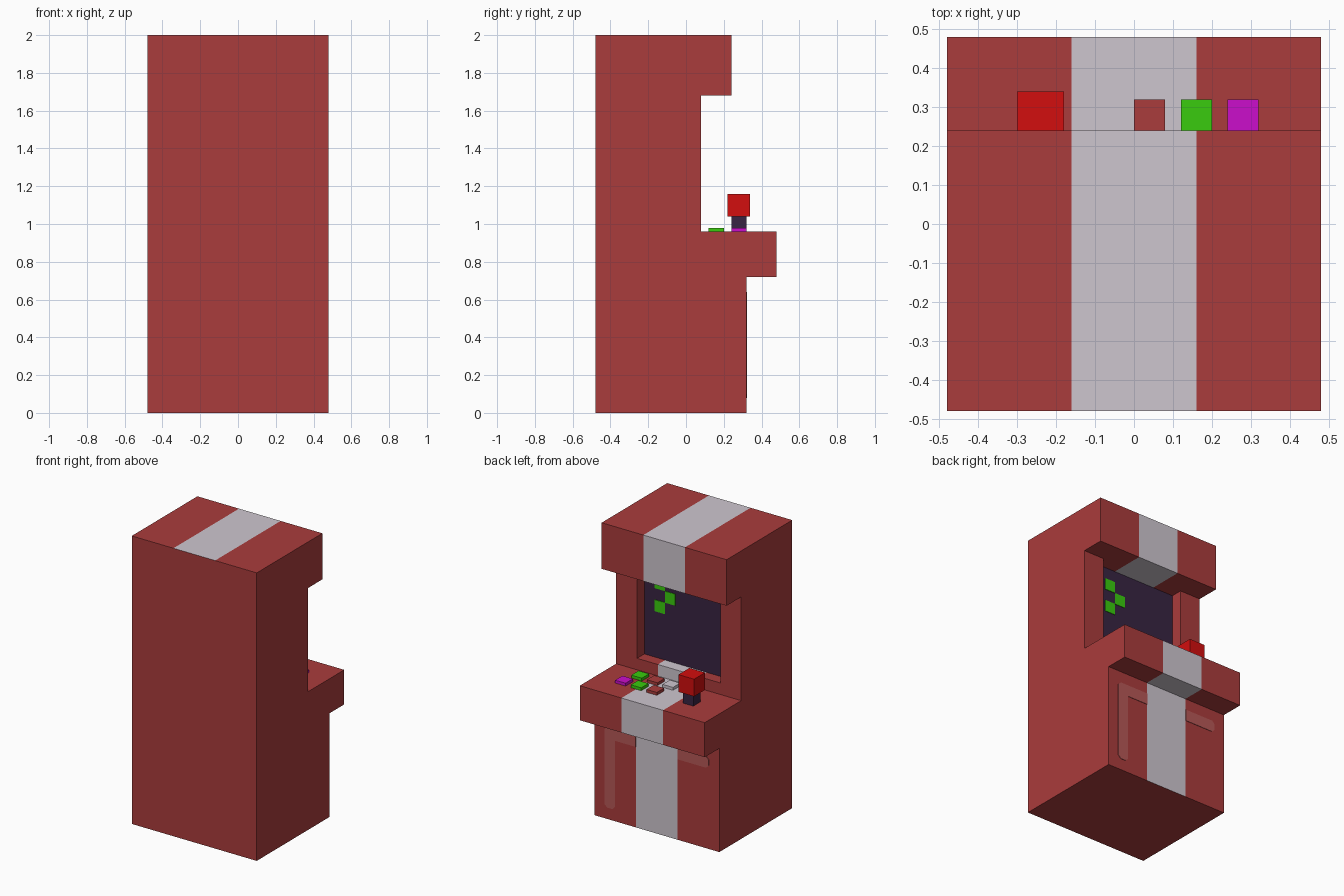
import bpy, bmesh
from mathutils import Vector

cube = bpy.data.objects.get("Cube")
if cube:
    bpy.data.objects.remove(cube, do_unlink=True)


def material(name, rgb):
    """Flat material from 8-bit display values, stored linear."""
    lin = [((c / 255 + 0.055) / 1.055) ** 2.4 for c in rgb]
    m = bpy.data.materials.new(name)
    m.use_nodes = True
    m.diffuse_color = (*lin, 1)
    m.node_tree.nodes["Principled BSDF"].inputs["Base Color"].default_value = (*lin, 1)
    return m


RED = material("cabinet red", (170, 60, 60))
WHITE = material("stripe grey", (206, 198, 207))
DARK = material("screen dark", (56, 36, 66))
GREEN = material("pixel green", (58, 203, 14))
BRIGHT = material("joystick red", (210, 14, 14))
MAGENTA = material("button magenta", (203, 14, 203))
PALE = material("panel highlight", (182, 88, 86))


def finish(bm, name, *mats):
    bmesh.ops.recalc_face_normals(bm, faces=bm.faces)
    mesh = bpy.data.meshes.new(name)
    bm.to_mesh(mesh)
    bm.free()
    for m in mats:
        mesh.materials.append(m)
    ob = bpy.data.objects.new(name, mesh)
    bpy.context.collection.objects.link(ob)
    return ob


def prism(points, depth):
    """Extrude a closed outline of 3D points along the depth vector."""
    bm = bmesh.new()
    face = bm.faces.new([bm.verts.new(p) for p in points])
    top = bmesh.ops.extrude_face_region(bm, geom=[face], use_keep_orig=True)["geom"]
    bmesh.ops.translate(bm, vec=depth, verts=[g for g in top if isinstance(g, bmesh.types.BMVert)])
    bmesh.ops.recalc_face_normals(bm, faces=bm.faces)
    return bm


def box(name, center, size, mat):
    bm = bmesh.new()
    bmesh.ops.create_cube(bm, size=1)
    bmesh.ops.scale(bm, vec=size, verts=bm.verts)
    bmesh.ops.translate(bm, vec=center, verts=bm.verts)
    return finish(bm, name, mat)


# Cabinet: side outline extruded across the width
W, STRIPE, SCREEN = 0.48, 0.16, 0.32
outline = [(-0.48, 0), (0.32, 0), (0.32, 0.72), (0.48, 0.72), (0.48, 0.96),
           (0.08, 0.96), (0.08, 1.68), (0.24, 1.68), (0.24, 2), (-0.48, 2)]
bm = prism([(-W, y, z) for y, z in outline], Vector((2 * W, 0, 0)))

# Cut lines for the stripe and the screen opening
cuts = [((x, 0, 0), (1, 0, 0)) for x in (-SCREEN, -STRIPE, STRIPE, SCREEN)]
for co, no in cuts + [((0, 0, 1.04), (0, 0, 1))]:
    bmesh.ops.bisect_plane(bm, geom=bm.verts[:] + bm.edges[:] + bm.faces[:],
                           plane_co=co, plane_no=no)

# Screen recess
opening = []
for f in bm.faces:
    c = f.calc_center_median()
    if abs(c.y - 0.08) < 0.001 and f.normal.y > 0.9 and 1.04 < c.z < 1.68 and abs(c.x) < SCREEN:
        opening.append(f)
new = bmesh.ops.extrude_face_region(bm, geom=opening)["geom"]
bmesh.ops.translate(bm, vec=(0, -0.08, 0), verts=[g for g in new if isinstance(g, bmesh.types.BMVert)])
left_over = [f for f in opening if f.is_valid]
if left_over:
    bmesh.ops.delete(bm, geom=left_over, context="FACES_ONLY")
bmesh.ops.recalc_face_normals(bm, faces=bm.faces)

# Stripe runs over every face but the back, base and sides; screen is dark
for f in bm.faces:
    c, n = f.calc_center_median(), f.normal
    if n.y > 0.9 and abs(c.y) < 0.001:
        f.material_index = 2
    elif abs(c.x) < STRIPE and abs(n.x) < 0.5 and n.y > -0.5 and c.z > 0.01:
        f.material_index = 1
finish(bm, "cabinet", RED, WHITE, DARK)

# Screen pixels
P = 0.08
for i, (x, z) in enumerate([(0.2, 1.56), (0.12, 1.48), (0.2, 1.40)]):
    box(f"screen_pixel_{i + 1}", (x, 0.001, z), (P, 0.006, P), GREEN)

# Lower panel highlights with clipped corners
k = 0.02
corner = [(STRIPE, 0.64), (0.4 - k, 0.64), (0.4, 0.64 - k), (0.4, 0.08 + k), (0.4 - k, 0.08),
          (0.32 + k, 0.08), (0.32, 0.08 + k), (0.32, 0.56), (STRIPE, 0.56)]
bar = [(-STRIPE, 0.64), (k - 0.4, 0.64), (-0.4, 0.64 - k), (-0.4, 0.56 + k), (k - 0.4, 0.56), (-STRIPE, 0.56)]
for name, pts in (("panel_highlight_corner", corner), ("panel_highlight_bar", bar)):
    finish(prism([(x, 0.318, z) for x, z in pts], Vector((0, 0.005, 0))), name, PALE)

# Control deck buttons: two staggered rows
rows = {"front": (0.04, 0.28, (RED, GREEN, MAGENTA)),
        "rear": (0.0, 0.16, (WHITE, RED, GREEN))}
for row, (x0, y, mats) in rows.items():
    for i, mat in enumerate(mats):
        box(f"{row}_button_{i + 1}", (x0 + 0.12 * i, y, 0.97), (P, P, 0.02), mat)

# Joystick
box("joystick_shaft", (-0.24, 0.28, 1.0), (P, P, 0.08), DARK)
box("joystick_knob", (-0.24, 0.28, 1.1), (0.12, 0.12, 0.12), BRIGHT)
